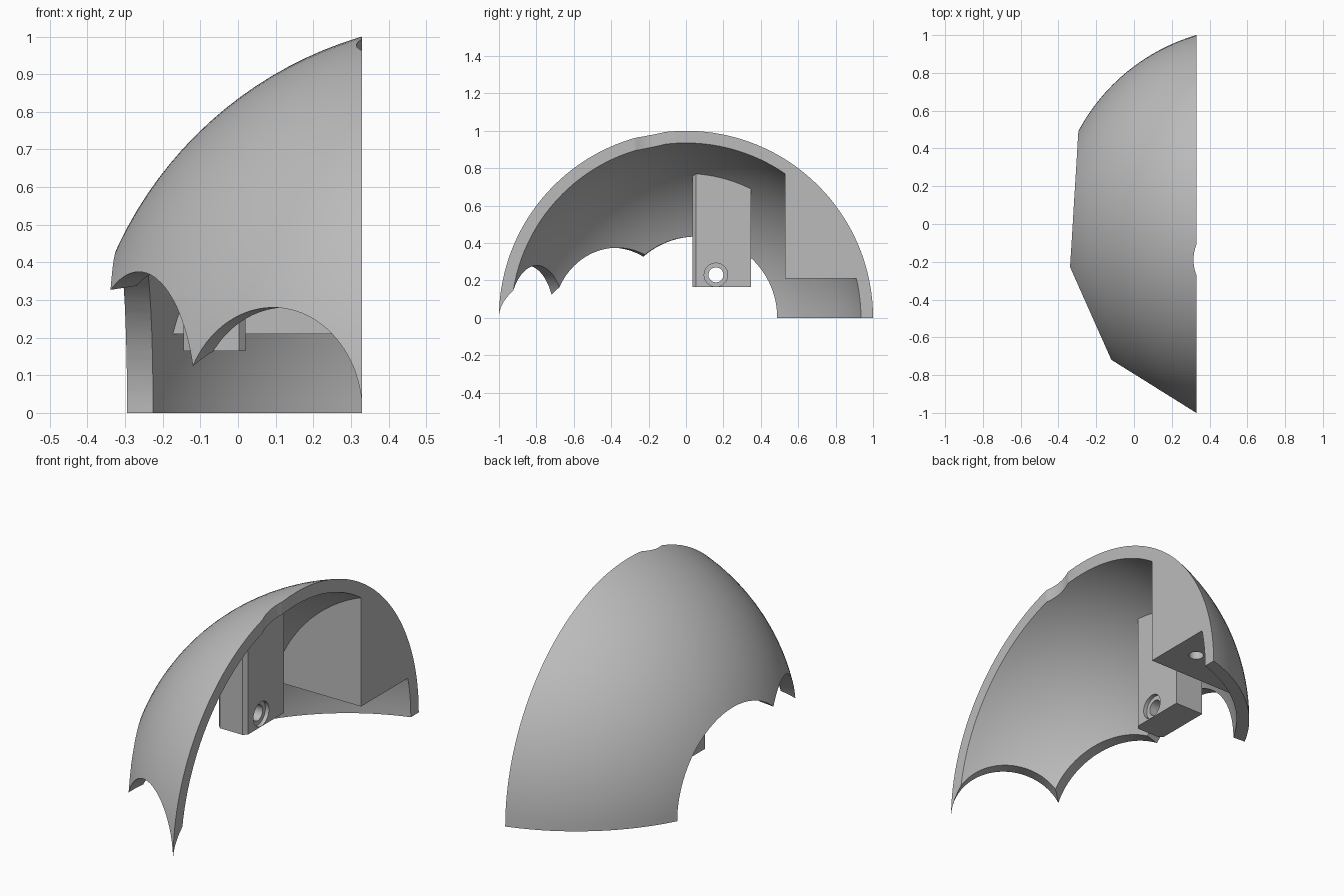
import bpy, bmesh
from math import radians, sin, cos
from mathutils import Matrix, Vector

if "Cube" in bpy.data.objects:
    bpy.data.objects.remove(bpy.data.objects["Cube"], do_unlink=True)

CENTRE = Vector((0.625, 0, 0))   # centre of the dome
OUTER, INNER = 1.043, 0.981
RIM = 0.33                       # flat open side

grey = bpy.data.materials.new("plain grey")
grey.use_nodes = True
grey.diffuse_color = (0.5, 0.5, 0.5, 1)
grey.node_tree.nodes["Principled BSDF"].inputs["Base Color"].default_value = grey.diffuse_color


def finish(name, bm):
    mesh = bpy.data.meshes.new(name)
    bm.to_mesh(mesh)
    bm.free()
    mesh.materials.append(grey)
    obj = bpy.data.objects.new(name, mesh)
    bpy.context.collection.objects.link(obj)
    return obj


def ball(name, radius):
    bm = bmesh.new()
    turn = Matrix.Translation(CENTRE) @ Matrix.Rotation(radians(90), 4, "Y")
    bmesh.ops.create_uvsphere(bm, u_segments=128, v_segments=64, radius=radius, matrix=turn)
    return finish(name, bm)


def box(name, low, high, chamfer=0):
    low, high = Vector(low), Vector(high)
    bm = bmesh.new()
    place = Matrix.Translation((low + high) / 2) @ Matrix.Diagonal((high - low).to_4d())
    bmesh.ops.create_cube(bm, size=1, matrix=place)
    if chamfer:
        edges = [e for e in bm.edges if all(v.co.y < low.y + 0.001 for v in e.verts)
                 and abs(e.verts[0].co.z - e.verts[1].co.z) > 0.1]
        bmesh.ops.bevel(bm, geom=edges, offset=chamfer, segments=1, affect="EDGES")
    return finish(name, bm)


def rod(name, start, end, radius, sides=96):
    start, end = Vector(start), Vector(end)
    axis = end - start
    bm = bmesh.new()
    place = Matrix.Translation((start + end) / 2) @ axis.to_track_quat("Z", "Y").to_matrix().to_4x4()
    bmesh.ops.create_cone(bm, cap_ends=True, segments=sides, radius1=radius, radius2=radius,
                          depth=axis.length, matrix=place)
    return finish(name, bm)


def combine(target, tool, operation="DIFFERENCE"):
    mod = target.modifiers.new("cut", "BOOLEAN")
    mod.operation, mod.object, mod.solver = operation, tool, "EXACT"
    bpy.context.view_layer.objects.active = target
    bpy.ops.object.modifier_apply(modifier=mod.name)
    bpy.data.objects.remove(tool, do_unlink=True)


# Quarter dome
shell = ball("dome_shell", OUTER)
combine(shell, box("bounds", (-2, -2, 0), (RIM, 2, 2)), "INTERSECT")

# Hollow, leaving the corner block and the screw boss standing
cavity = ball("cavity", INNER)
combine(cavity, box("corner_block", (-1, 0.53, 0.21), (RIM + 2, 2, 2)))
combine(cavity, box("screw_boss", (-0.145, 0.035, 0.165), (0.02, 0.347, 1.5), 0.018))
combine(shell, cavity)

# Three round openings along the lower edge, pointing at the dome centre
for angle, radius in ((-3.5, 0.435), (24, 0.375), (58, 0.28)):
    out = Vector((-cos(radians(angle)), -sin(radians(angle)), 0))
    combine(shell, rod("opening", CENTRE + out * 0.83, CENTRE + out * 1.4, radius))

# Screw holes and the small dip in the rim
combine(shell, rod("boss_hole", (-0.25, 0.16, 0.23), (0.1, 0.16, 0.23), 0.04, 32))
combine(shell, rod("boss_recess", (0, 0.16, 0.23), (0.1, 0.16, 0.23), 0.063, 32))
combine(shell, rod("block_hole", (0.196, 0.707, 0.1), (0.196, 0.707, 0.42), 0.036, 32))
combine(shell, rod("rim_dip", (0.535, -0.19, 0.88), (0.535, -0.19, 1.1), 0.22))

# Smooth dome with crisp edges
bpy.ops.object.select_all(action="DESELECT")
shell.select_set(True)
bpy.context.view_layer.objects.active = shell
bpy.ops.object.shade_smooth_by_angle(angle=radians(25))
